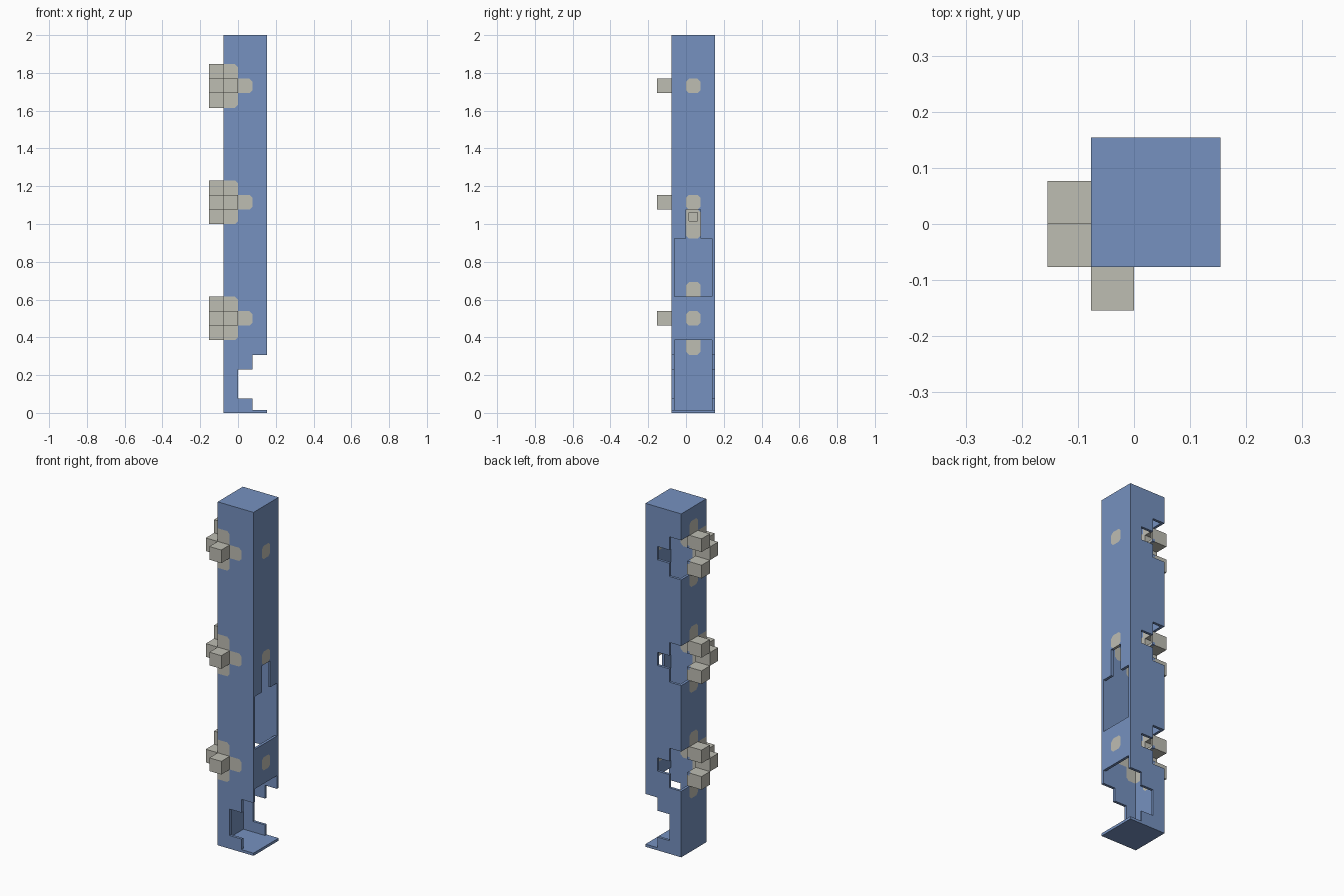
import bpy, bmesh
from mathutils import Vector, Matrix

if "Cube" in bpy.data.objects:
    bpy.data.objects.remove(bpy.data.objects["Cube"])

U = 2 / 26          # one block
T = 0.2             # shell thickness, in blocks
JOINTS = (6, 14, 22)


def material(name, rgb):
    m = bpy.data.materials.new(name)
    m.use_nodes = True
    m.diffuse_color = (*rgb, 1)
    m.node_tree.nodes["Principled BSDF"].inputs["Base Color"].default_value = (*rgb, 1)
    return m


BLUE = material("blue", (0.18, 0.285, 0.525))
GREY = material("warm grey", (0.515, 0.51, 0.45))


def finish(name, bm, mats):
    me = bpy.data.meshes.new(name)
    bmesh.ops.recalc_face_normals(bm, faces=bm.faces)
    bm.to_mesh(me)
    bm.free()
    ob = bpy.data.objects.new(name, me)
    bpy.context.collection.objects.link(ob)
    for m in mats:
        me.materials.append(m)
    return ob


def block(name, lo, hi, mat):
    bm = bmesh.new()
    lo, hi = Vector(lo) * U, Vector(hi) * U
    bmesh.ops.create_cube(bm, size=1, matrix=Matrix.Translation((lo + hi) / 2)
                          @ Matrix.Diagonal((*(hi - lo), 1)))
    return finish(name, bm, [mat])


def wall(name, place, inward, trim, holes=(), patches=(), studs=()):
    """Thin wall of 3 x 26 blocks; grey patches have clipped outer corners,
    studs leave a framed opening behind them."""
    bm = bmesh.new()
    grey = set(patches) | set(studs)
    is_grey = lambda a, b: (a, b) in grey or not -1 <= a <= 1

    def face(pts, mat):
        bm.faces.new([bm.verts.new(Vector(place(*p)) * U) for p in pts]).material_index = mat

    cuts = (0, T, 1 - T, 1)
    for a in (-1, 0, 1):
        for b in range(26):
            if (a, b) in holes:
                continue
            for i in range(3):
                for j in range(3):
                    a0, a1, b0, b1 = a + cuts[i], a + cuts[i + 1], b + cuts[j], b + cuts[j + 1]
                    if (b, j) in ((0, 0), (25, 2)) or (trim and (a, i) in ((-1, 0), (1, 2))):
                        continue
                    if (a, b) in studs and i == j == 1:
                        continue
                    quad = [(a0, b0), (a1, b0), (a1, b1), (a0, b1)]
                    corner = i != 1 and j != 1
                    if (a, b) in grey and corner and not is_grey(a + i - 1, b) and not is_grey(a, b + j - 1):
                        k = {(0, 0): 0, (2, 0): 1, (2, 2): 2, (0, 2): 3}[i, j]
                        q = quad[k:] + quad[:k]
                        face([q[0], q[1], q[3]], 0)
                        face([q[1], q[2], q[3]], 1)
                    else:
                        face(quad, int((a, b) in grey))
    bmesh.ops.remove_doubles(bm, verts=bm.verts, dist=1e-5)
    bmesh.ops.dissolve_limit(bm, angle_limit=0.01, verts=bm.verts, edges=bm.edges,
                             delimit={'MATERIAL'})
    ext = bmesh.ops.extrude_face_region(bm, geom=bm.faces[:], use_keep_orig=True)
    moved = [g for g in ext["geom"] if isinstance(g, bmesh.types.BMVert)]
    bmesh.ops.translate(bm, verts=moved, vec=Vector(inward) * T * U)
    return finish(name, bm, [BLUE, GREY])


def stud(name, cell, axis):
    """Hollow block, open on the side towards the wall."""
    ob_lo = Vector(cell)
    bm = bmesh.new()
    bmesh.ops.create_cube(bm, size=U, matrix=Matrix.Translation((ob_lo + Vector((.5, .5, .5))) * U))
    bm.normal_update()
    base = [f for f in bm.faces if f.normal[axis] > 0.9]
    bmesh.ops.delete(bm, geom=base, context='FACES')
    me = bpy.data.meshes.new(name)
    bm.to_mesh(me)
    bm.free()
    ob = bpy.data.objects.new(name, me)
    bpy.context.collection.objects.link(ob)
    me.materials.append(GREY)
    mod = ob.modifiers.new("shell", 'SOLIDIFY')
    mod.thickness = T * U
    mod.offset = -1
    mod.use_even_offset = True


# Cells opened, painted and studded around each joint
socket, front_paint, side_holes, side_paint, front_studs, side_studs = [], [], [], [], [], []
for z in JOINTS:
    socket += [(-1, z - 1), (-1, z), (-1, z + 1), (0, z)]
    front_paint += [(-1, z - 1), (-1, z + 1), (0, z)]
    front_studs += [(-1, z)]
    side_holes += [(1, z - 1), (1, z), (1, z + 1), (0, z)]
    side_paint += [(-1, z - 1), (-1, z + 1), (0, z - 2), (0, z + 2)]
    side_studs += [(-1, z), (0, z - 1), (0, z + 1)]

# Stepped notch at the foot, and the openings of the left wall
foot = [(1, b) for b in range(4)] + [(0, 1), (0, 2)]
left_holes = [(a, b) for a in (-1, 0, 1) for b in (*range(5), *range(8, 12))] + [(0, 12), (0, 13)]

# Walls
wall("front_wall", lambda a, b: (a, -1, b), (0, 1, 0), False, foot, front_paint, front_studs)
wall("back_wall", lambda a, b: (a, 2, b), (0, -1, 0), False, foot + socket)
wall("right_wall", lambda a, b: (-1, a, b), (1, 0, 0), True, side_holes, side_paint, side_studs)
wall("left_wall", lambda a, b: (2, a, b), (-1, 0, 0), True, left_holes, [(0, z) for z in JOINTS])

# Floor and cap
block("floor", (-1, -1, 0), (2, 2, T), BLUE)
block("cap", (-1, -1, 26 - T), (2, 2, 26), BLUE)

# Studs
for a, b in front_studs:
    stud("front_stud", (a, -2, b), 1)
for a, b in side_studs:
    stud("side_stud", (-2, a, b), 0)
